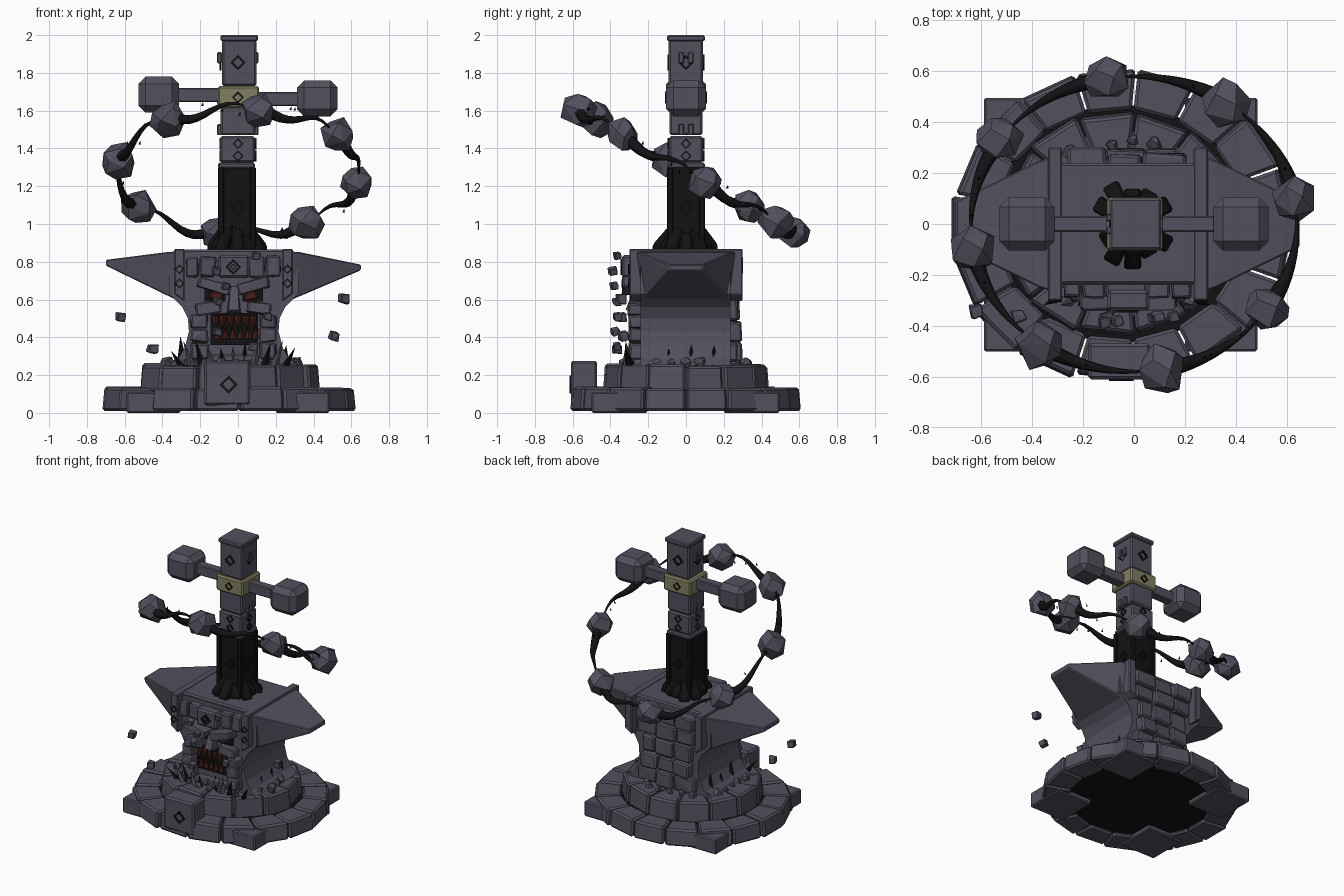
import bpy, bmesh, math, random
from mathutils import Vector, Euler

if "Cube" in bpy.data.objects:
    bpy.data.objects.remove(bpy.data.objects["Cube"])

random.seed(7)
R = random.uniform


def material(name, color):
    m = bpy.data.materials.new(name)
    m.diffuse_color = (*color, 1)
    m.use_nodes = True
    m.node_tree.nodes["Principled BSDF"].inputs["Base Color"].default_value = m.diffuse_color
    return m


STONE = material("stone", (0.085, 0.08, 0.11))
DARK = material("dark", (0.006, 0.006, 0.007))
GOLD = material("gold", (0.22, 0.21, 0.12))
RED = material("ember", (0.07, 0.015, 0.012))


def finish(bm, name, mat, bevel=0):
    bmesh.ops.recalc_face_normals(bm, faces=bm.faces)
    me = bpy.data.meshes.new(name)
    bm.to_mesh(me)
    bm.free()
    me.materials.append(mat)
    ob = bpy.data.objects.new(name, me)
    bpy.context.collection.objects.link(ob)
    if bevel:
        mod = ob.modifiers.new("bevel", "BEVEL")
        mod.width, mod.segments = bevel, 1
    return ob


def hull(name, pts, mat=STONE, bevel=0.0):
    bm = bmesh.new()
    for p in pts:
        bm.verts.new(p)
    res = bmesh.ops.convex_hull(bm, input=bm.verts)
    bmesh.ops.delete(bm, geom=[v for v in bm.verts if not v.link_faces], context="VERTS")
    bmesh.ops.dissolve_limit(bm, angle_limit=0.03, verts=bm.verts, edges=bm.edges)
    return finish(bm, name, mat, bevel)


def box(name, lo, hi, mat=STONE, bevel=0.008, rot=(0, 0, 0), jit=0):
    lo, hi = Vector(lo), Vector(hi)
    c, h, e = (lo + hi) / 2, (hi - lo) / 2, Euler(rot).to_matrix()
    pts = []
    for sx in (-1, 1):
        for sy in (-1, 1):
            for sz in (-1, 1):
                p = Vector((sx * h.x, sy * h.y, sz * h.z)) + Vector((R(-jit, jit), R(-jit, jit), R(-jit, jit)))
                pts.append(c + e @ p)
    return hull(name, pts, mat, bevel)


def rock(name, c, r, n=14):
    pts = []
    for i in range(n):
        z = 1 - 2 * (i + 0.5) / n
        a, s = i * 2.4 + R(-.3, .3), math.sqrt(1 - z * z)
        pts.append(Vector(c) + r * R(.88, 1.08) * Vector((s * math.cos(a), s * math.sin(a), z)))
    return hull(name, pts)


def spike(name, base, tip, r, mat=DARK):
    b = Vector(base)
    hull(name, [b + Vector((r * x, r * y, 0)) for x, y in ((1, 0), (0, 1), (-1, 0), (0, -1))] + [Vector(tip)], mat)


def diamond(name, c, s, ang=0, mat=DARK):
    # square frame standing on a corner; ang turns it from the front face
    bm = bmesh.new()
    e = Euler((0, 0, ang)).to_matrix()
    rings = []
    for k, y in ((1, 0.006), (1, -0.005), (0.62, -0.005), (0.62, 0.006)):
        rings.append([bm.verts.new(Vector((c[0], c[1], c[2])) + e @ Vector((x * s * k, y, z * s * k)))
                      for x, z in ((1, 0), (0, 1), (-1, 0), (0, -1))])
    for a, b in zip(rings, rings[1:] + rings[:1]):
        for i in range(4):
            j = (i + 1) % 4
            bm.faces.new((a[i], a[j], b[j], b[i]))
    finish(bm, name, mat)


CX = -0.05


def block_ring(name, n, r0, r1, z0, z1, sy, jr, jz):
    # ring of wedge shaped stones with thin gaps
    for i in range(n):
        a0, a1 = (math.tau * (i + t) / n for t in (0.02, 0.98))
        ro, zt = r1 + R(-jr, jr), z1 + R(-jz, jz)
        pts = []
        for a in (a0, a1):
            for r, z in ((r0, z0), (ro, z0), (r0, zt), (ro - .012, zt)):
                pts.append((CX + r * math.cos(a), sy * r * math.sin(a), z))
        hull(name, pts, STONE, 0.012)


# stepped stone base
block_ring("base_stone", 17, 0.49, 0.675, 0.01, 0.135, 0.925, 0.015, 0.006)
block_ring("step_stone", 13, 0.26, 0.48, 0.10, 0.255, 0.93, 0.015, 0.012)
hull("base_core", [(CX + .51 * math.cos(a), .47 * math.sin(a), z) for a in [i * math.tau / 32 for i in range(32)] for z in (.03, .12)], DARK)
hull("base_fill", [(CX + .4 * math.cos(a), .37 * math.sin(a), z) for a in [i * math.tau / 16 for i in range(16)] for z in (.12, .24)])
for sx in (0, 1):
    for y0 in (-0.5, 0.2):
        x0 = (-.59, .2)[sx]
        box("base_corner_stone", (x0, y0, 0.0), (x0 + .285, y0 + .295, 0.11))
box("front_plaque", (-.18, -.61, .04), (.065, -.47, .275), bevel=.012)
diamond("plaque_rune", (-.05, -.612, .15), .048)

# anvil waist: curved profile extruded front to back
right = [(.32, .25), (.27, .29), (.235, .35), (.215, .43), (.22, .5), (.25, .56), (.32, .63), (.32, .85)]
prof = right + [(-x - .045, z) for x, z in reversed(right)]
bm = bmesh.new()
f = bm.faces.new([bm.verts.new((x, -.24, z)) for x, z in prof])
ext = bmesh.ops.extrude_face_region(bm, geom=[f])
bmesh.ops.translate(bm, vec=(0, .475, 0), verts=[v for v in ext["geom"] if isinstance(v, bmesh.types.BMVert)])
finish(bm, "anvil_waist", STONE)

# anvil head, ribs and horns
box("anvil_top", (-.30, -.235, .70), (.25, .24, .865), bevel=.01)
for s, xr, xt in ((-1, -.31, -.70), (1, .262, .65)):
    hull("head_rib", [(xr + dx, y, z) for dx in (-.028, .028) for y in (-.3, .3) for z in ((.59 if dx * s < 0 else .63), .868)], STONE, .006)
    for z in (.76, .685):
        diamond("rib_rune", (xr, -.302, z), .027)
    zt = .80 if s < 0 else .775
    hull("horn", [(xr, y, .855) for y in (-.27, .27)] + [(xr, y, .59) for y in (-.235, .235)]
         + [(xr + s * .06, y, .852) for y in (-.25, .25)]
         + [(xt, y, z) for y in (-.09, .09) for z in (zt - .02, zt + .01)], STONE, .006)

# brick facing: back wall, and the front edge under the top plate
for z0, z1 in ((.27, .37), (.38, .48), (.49, .61), (.62, .72), (.73, .83)):
    w = .235 if z0 > .6 or z0 < .3 else .20
    cuts = [-w, -w / 3 + R(-.03, .03), w / 3 + R(-.03, .03), w]
    for a, b in zip(cuts, cuts[1:]):
        box("back_brick", (a - .022, .20, z0), (b - .03, .285 + R(-.015, .015), z1), bevel=.01, jit=.006)
cuts = [-.275, -.2, -.11, .055, .15, .23]
for a, b in zip(cuts, cuts[1:]):
    box("front_edge_brick", (a, -.29, .72), (b - .008, -.2, .83 + R(-.01, .01)), jit=.006)

# carved face
box("forehead_plate", (-.105, -.34, .715), (.06, -.26, .835), bevel=.012)
diamond("forehead_rune", (-.025, -.342, .772), .042)
diamond("forehead_rune_inner", (-.025, -.342, .772), .018)
for s in (-1, 1):
    m = -.022
    box("brow", (m + s * .105 - .085, -.335, .645), (m + s * .105 + .085, -.24, .70), rot=(0, -s * .28, 0), jit=.006)
    box("eye_socket", (m + s * .1 - .055, -.262, .59), (m + s * .1 + .055, -.22, .66), DARK, 0)
    box("eye", (m + s * .09 - .035, -.275, .595), (m + s * .09 + .035, -.24, .64), RED, .01, (0, -s * .25, 0))
    box("cheek", (m + s * .135 - .065, -.305, .525), (m + s * .135 + .065, -.23, .585), rot=(0, s * .15, 0), jit=.006)
    for z0, z1 in ((.28, .37), (.375, .445), (.45, .52)):
        box("jaw_brick", (m + s * .18 - .045, -.30, z0), (m + s * .18 + .045, -.2, z1), jit=.008)
hull("nose", [(-.06, -.25, .53), (.015, -.25, .53), (-.05, -.32, .545), (.005, -.32, .545), (-.04, -.27, .67), (0, -.27, .67)])
box("mouth", (-.145, -.262, .36), (.105, -.22, .53), DARK, 0)
for i in range(6):
    x = -.12 + i * .04
    spike("upper_tooth", (x, -.275, .515), (x + R(-.01, .01), -.285, .435), .021, RED)
    spike("lower_tooth", (x + .015, -.275, .39), (x + .015, -.285, .46), .021, RED)
box("chin", (-.15, -.31, .27), (.11, -.22, .31))

# spikes and rubble around the foot
for i in range(11):
    x = -.30 + i * .055
    h = R(.06, .13)
    spike("foot_spike", (x, -.30 + R(-.02, .02), .25), (x + (x + .02) * .2, -.32, .27 + h), .022, STONE if i % 2 else DARK)
for s in (-1, 1):
    for y in (-.1, .02, .14):
        spike("side_spike", (CX + .025 + s * .27, y, .25), (CX + .025 + s * .28, y + .01, R(.34, .41)), .03)
for i in range(26):
    a = math.tau * i / 26
    rock("rubble", (CX + R(.31, .38) * math.cos(a), R(.30, .35) * math.sin(a), .265), R(.018, .04), 9)
for c in ((-.62, -.34, .51), (-.45, -.36, .34), (.56, -.34, .605), (.51, -.33, .41)):
    box("floating_chip", [v - .025 for v in c], [v + .022 for v in c], bevel=.004, rot=(R(-.3, .3), .1, .3), jit=.006)
for i in range(7):
    c = (R(-.22, .2), -.36 - R(0, .03), .35 + i * .08)
    box("face_chip", [v - .02 for v in c], [v + .02 for v in c], bevel=.004, rot=(.2, .2, .3), jit=.005)

# hammer handle: dark core, stone shaft, gold band, cap
box("shaft_core", (-.09, -.085, .85), (.085, .085, 1.32), DARK, .004)
for x in (-.09, .08):
    for y in (-.085, .085):
        box("core_corner_strip", (x - .016, y - .016, .88), (x + .016, y + .016, 1.30), DARK, .005)
box("shaft_collar", (-.105, -.1, 1.295), (.09, .1, 1.325))
box("shaft_lower", (-.095, -.09, 1.325), (.09, .09, 1.465), bevel=.01)
box("shaft_middle", (-.092, -.088, 1.47), (.092, .088, 1.63), bevel=.01)
box("gold_band", (-.107, -.105, 1.615), (.112, .105, 1.73), GOLD, .01)
box("shaft_upper", (-.085, -.092, 1.73), (.098, .09, 1.975), bevel=.01)
box("shaft_cap", (-.093, -.1, 1.968), (.106, .1, 2.0), bevel=.007)
for k in range(4):
    a = k * math.pi / 2
    for z, s, d in ((1.855, .042, .094), (1.67, .032, .107), (1.425, .03, .092), (1.36, .03, .092), (1.09, .04, .088)):
        diamond("shaft_rune", (math.sin(a) * d, -math.cos(a) * d, z), s, a)
    for z in (1.5, 1.88):
        box("shaft_stud", (-.11 if k % 2 else .085, -.04 if k < 2 else .01, z - .03), (-.085 if k % 2 else .108, -.01 if k < 2 else .04, z + .03), STONE, .005)

# black roots at the foot of the shaft
for i in range(12):
    a = math.tau * i / 12
    ca, sa, r = math.cos(a), math.sin(a), R(.13, .18)
    hull("root", [(r * ca - .005 - .035 * sa * t, r * sa + .035 * ca * t, z) for t in (-1, 1) for z in (.85, .89)]
         + [(.08 * ca - .005 - .03 * sa * t, .08 * sa + .03 * ca * t, z) for t in (-1, 1) for z in (.85, R(.95, 1.03))], DARK, .01)

# crossbar with two chamfered hammer heads
for s, z in ((-1, 1.685), (1, 1.665)):
    box("crossbar", (min(s * .08, s * .34), -.032, z - .04), (max(s * .08, s * .34), .032, z + .035), bevel=.006)
    box("hammer_head", (s * .42 - .108, -.105, z - .095), (s * .42 + .108, .105, z + .095), bevel=.038)


# tilted orbit of rocks joined by tapering black wisps
def orbit(deg, dz=0):
    a = math.radians(deg)
    return Vector((.64 * math.cos(a), .58 * math.sin(a), 1.28 - .33 * math.sin(a) + dz))


for k in range(8):
    a = 10 + 45 * k
    rock("orbit_rock", orbit(a), R(.092, .105), 15)
    cu = bpy.data.curves.new("wisp", "CURVE")
    cu.dimensions, cu.bevel_depth, cu.bevel_resolution, cu.use_fill_caps = "3D", .03, 1, True
    sp = cu.splines.new("POLY")
    sp.points.add(10)
    for i, p in enumerate(sp.points):
        t = i / 10
        p.co = (*orbit(a + 3 + 39 * t, -.03 * math.sin(math.pi * 2 * t)), 1)
        p.radius = (1 - t) ** 1.2 + .12
    cu.materials.append(DARK)
    bpy.context.collection.objects.link(bpy.data.objects.new("orbit_wisp", cu))
    for j in range(3):
        c = orbit(a + R(8, 38), R(-.06, .06))
        spike("orbit_shard", c, c + Vector((.004, .004, .02)), .007)
